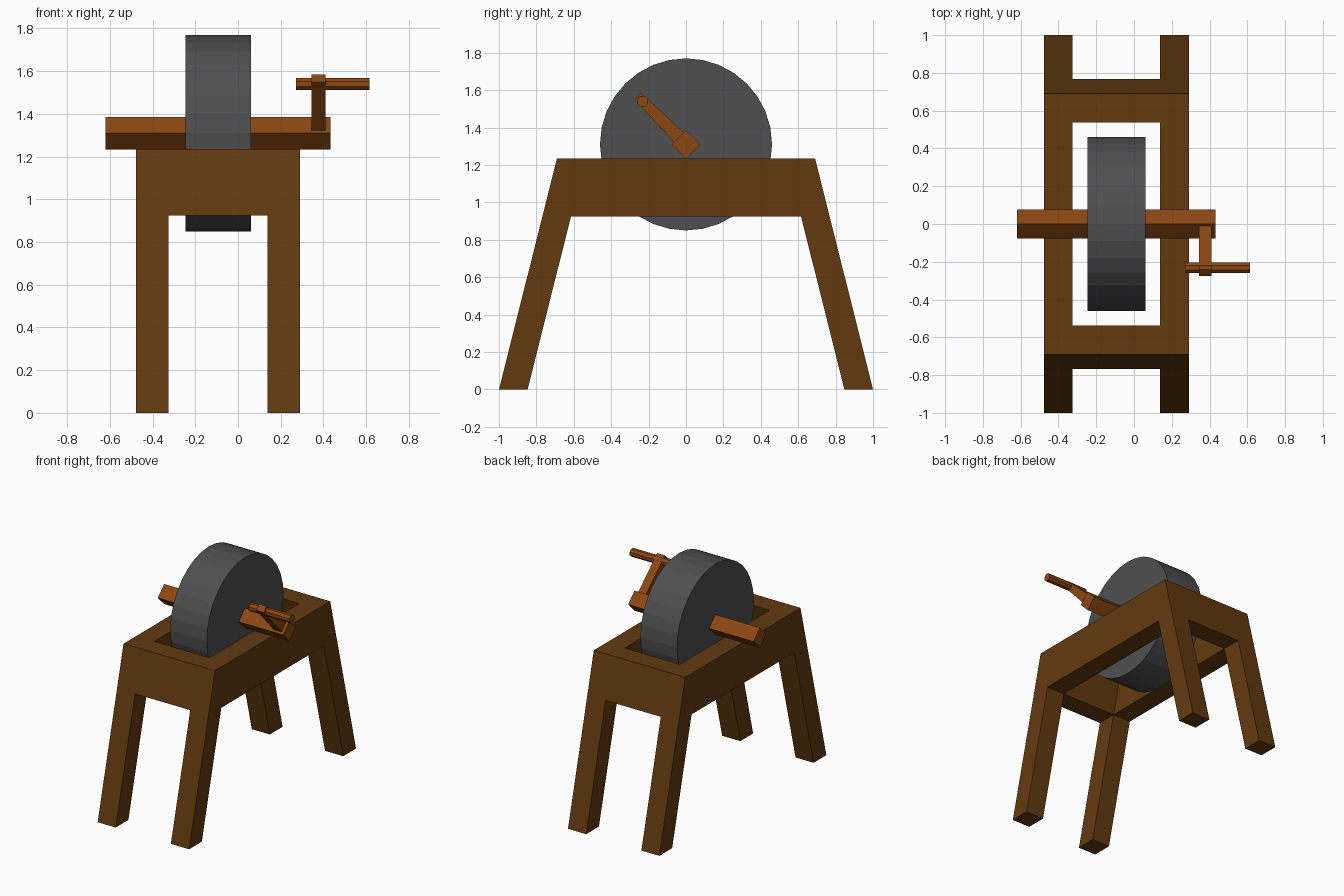
import bpy, bmesh, math
from mathutils import Matrix

if "Cube" in bpy.data.objects:
    bpy.data.objects.remove(bpy.data.objects["Cube"])


def material(name, rgb):
    m = bpy.data.materials.new(name)
    m.diffuse_color = (*rgb, 1)
    m.use_nodes = True
    m.node_tree.nodes["Principled BSDF"].inputs["Base Color"].default_value = m.diffuse_color
    return m


DARK_WOOD = material("dark wood", (0.122, 0.042, 0.005))
RED_WOOD = material("reddish wood", (0.258, 0.062, 0.006))
STONE = material("grey stone", (0.078, 0.078, 0.078))


def finish(name, bm, mat):
    bmesh.ops.recalc_face_normals(bm, faces=bm.faces)
    me = bpy.data.meshes.new(name)
    bm.to_mesh(me)
    bm.free()
    me.materials.append(mat)
    ob = bpy.data.objects.new(name, me)
    bpy.context.collection.objects.link(ob)
    return ob


def rod(name, x0, x1, y, z, radius, sides, mat, turn=0.0):
    """Prism lying along x."""
    bm = bmesh.new()
    place = (Matrix.Translation(((x0 + x1) / 2, y, z))
             @ Matrix.Rotation(turn, 4, 'X') @ Matrix.Rotation(math.pi / 2, 4, 'Y'))
    bmesh.ops.create_cone(bm, cap_ends=True, segments=sides, radius1=radius,
                          radius2=radius, depth=x1 - x0, matrix=place)
    return finish(name, bm, mat)


def extrude_x(name, profile, x0, x1, mat):
    """Outline in (y, z) extruded along x."""
    bm = bmesh.new()
    face = bm.faces.new([bm.verts.new((x0, y, z)) for y, z in profile])
    ext = bmesh.ops.extrude_face_region(bm, geom=[face])
    verts = [g for g in ext["geom"] if isinstance(g, bmesh.types.BMVert)]
    bmesh.ops.translate(bm, verts=verts, vec=(x1 - x0, 0, 0))
    return finish(name, bm, mat)


# Splayed trestle: sheared 3 x 3 x 2 cell grid, skinned only on its outside
XS = [-0.477, -0.326, 0.137, 0.29]
ZS = [0, 0.925, 1.235]


def solid(c):
    i, j, k = c
    if not (0 <= i < 3 and 0 <= j < 3 and 0 <= k < 2):
        return False
    return (i != 1 and j != 1) if k == 0 else (i, j) != (1, 1)


def corner(i, j, k):
    outer = 1 - 0.31 * ZS[k] / ZS[2]
    return XS[i], (-outer, -outer + 0.153, outer - 0.153, outer)[j], ZS[k]


bm = bmesh.new()
for cell in [(i, j, k) for i in range(3) for j in range(3) for k in range(2)]:
    if not solid(cell):
        continue
    for axis in range(3):
        for side in (0, 1):
            neighbour = list(cell)
            neighbour[axis] += 2 * side - 1
            if solid(neighbour):
                continue
            quad = []
            for u, v in ((0, 0), (1, 0), (1, 1), (0, 1)):
                p = list(cell)
                p[axis] += side
                p[(axis + 1) % 3] += u
                p[(axis + 2) % 3] += v
                quad.append(bm.verts.new(corner(*p)))
            bm.faces.new(quad)
bmesh.ops.remove_doubles(bm, verts=bm.verts, dist=0.0001)
finish("trestle_frame", bm, DARK_WOOD)

# Grinding wheel and its square axle standing on edge
AXLE_Z = 1.31
rod("grinding_wheel", -0.247, 0.06, 0, AXLE_Z, 0.46, 32, STONE)
rod("axle", -0.62, 0.432, 0, AXLE_Z, 0.076, 4, RED_WOOD)

# Tapered crank arm leaning 45 degrees, then the grip
S = math.sqrt(0.5)
arm = [(-S * (t - w), AXLE_Z + S * (t + w))
       for t, w in ((0.051, 0.037), (0.051, -0.037), (0.364, -0.025), (0.364, 0.025))]
extrude_x("crank_arm", arm, 0.345, 0.41, RED_WOOD)
rod("crank_handle", 0.272, 0.615, -0.232, 1.54, 0.031, 8, RED_WOOD, math.pi / 8)
